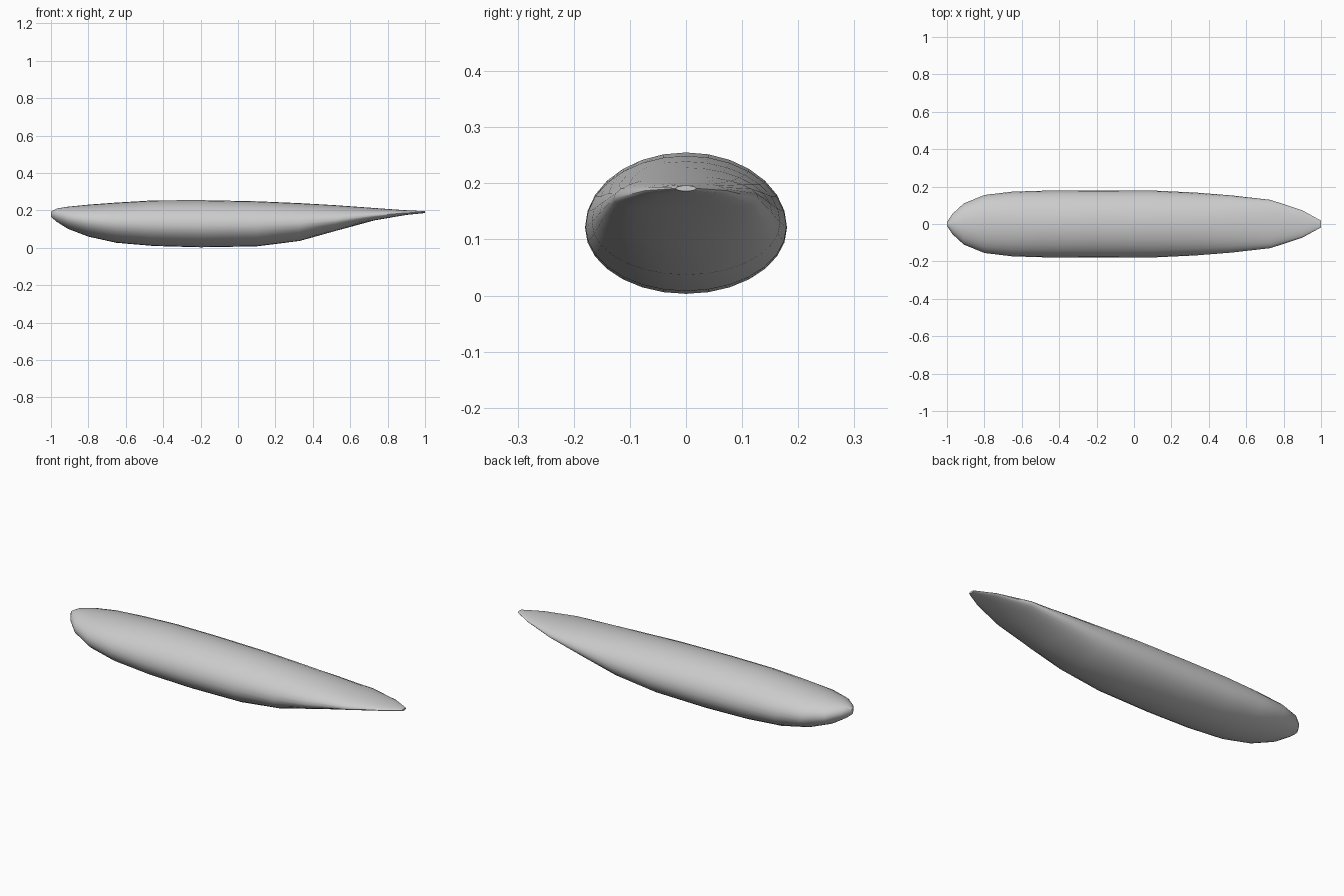
import bpy, bmesh, math

cube = bpy.data.objects.get("Cube")
if cube:
    bpy.data.objects.remove(cube, do_unlink=True)

SIDES = 28
# Hull stations: x, half width, bottom z, widest z, top z
STATIONS = [
    (-1.0, .010, .165, .180, .193), (-.97, .055, .140, .174, .210),
    (-.91, .110, .102, .160, .220), (-.80, .155, .060, .145, .231),
    (-.65, .173, .027, .132, .242), (-.45, .179, .010, .124, .254),
    (-.20, .180, .003, .121, .255), (.10, .179, .008, .122, .249),
    (.33, .168, .037, .130, .239), (.52, .153, .090, .148, .228),
    (.73, .129, .147, .173, .213), (.90, .073, .176, .187, .201),
    (1.0, .018, .186, .191, .196),
]

# Plain grey hull paint
paint = bpy.data.materials.new("grey_hull")
paint.use_nodes = True
grey = (.6, .6, .6, 1)
paint.diffuse_color = grey
paint.node_tree.nodes["Principled BSDF"].inputs["Base Color"].default_value = grey

# Streamlined hull, lofted through egg-shaped rings
bm = bmesh.new()
rings = []
for x, half, bottom, mid, top in STATIONS:
    ring = []
    for i in range(SIDES):
        a = math.tau * i / SIDES
        s = math.sin(a)
        z = mid + s * (top - mid if s > 0 else mid - bottom)
        ring.append(bm.verts.new((x, half * math.cos(a), z)))
    rings.append(ring)
for r, q in zip(rings, rings[1:]):
    for i in range(SIDES):
        j = (i + 1) % SIDES
        bm.faces.new((r[i], r[j], q[j], q[i]))
# Blunt nose and tail caps
bm.faces.new(rings[0])
bm.faces.new(rings[-1])
bmesh.ops.recalc_face_normals(bm, faces=bm.faces)

mesh = bpy.data.meshes.new("hull")
bm.to_mesh(mesh)
bm.free()
mesh.materials.append(paint)
hull = bpy.data.objects.new("hull", mesh)
bpy.context.collection.objects.link(hull)
bpy.context.view_layer.objects.active = hull
hull.select_set(True)
bpy.ops.object.shade_smooth_by_angle(angle=math.radians(50))
